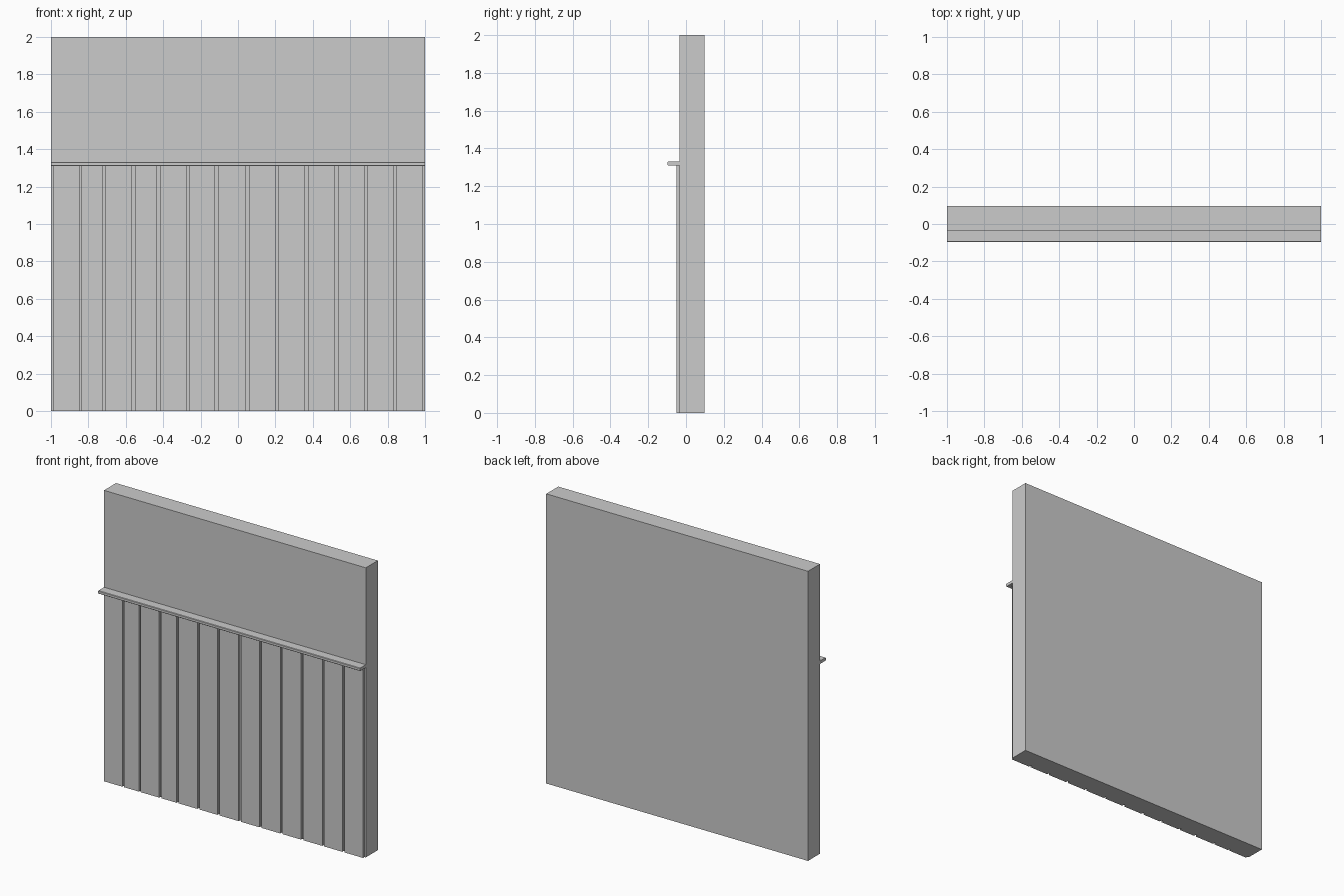
import bpy

if "Cube" in bpy.data.objects:
    bpy.data.objects.remove(bpy.data.objects["Cube"])

WALL_FRONT, WALL_BACK = -0.034, 0.097
PLANK_FRONT = -0.05
SHELF_FRONT = -0.097
SHELF_BOTTOM, SHELF_TOP = 1.31, 1.331


def box(name, x, y, z):
    """Box from (min, max) ranges."""
    bpy.ops.mesh.primitive_cube_add(
        size=1, location=[(a + b) / 2 for a, b in (x, y, z)])
    ob = bpy.context.object
    ob.name = name
    ob.scale = [b - a for a, b in (x, y, z)]
    bpy.ops.object.transform_apply(location=False, rotation=False, scale=True)
    return ob


# Wall slab
box("wall", (-1, 1), (WALL_FRONT, WALL_BACK), (0, 2))

# Wainscot planks of slightly uneven width, with narrow grooves between
planks = [(-0.99, -0.848), (-0.837, -0.722), (-0.711, -0.567),
          (-0.549, -0.433), (-0.418, -0.276), (-0.26, -0.123),
          (-0.105, 0.04), (0.058, 0.2), (0.213, 0.358),
          (0.376, 0.516), (0.534, 0.679), (0.692, 0.832), (0.847, 0.99)]
for i, span in enumerate(planks):
    box(f"plank_{i + 1}", span, (PLANK_FRONT, WALL_FRONT), (0, SHELF_BOTTOM))

# Ledge rail capping the planks, front edges slightly eased
rail = box("ledge_rail", (-1, 1), (SHELF_FRONT, WALL_FRONT),
           (SHELF_BOTTOM, SHELF_TOP))
weights = rail.data.attributes.new("bevel_weight_edge", 'FLOAT', 'EDGE')
for e in rail.data.edges:
    a, b = (rail.data.vertices[v].co for v in e.vertices)
    if a.y < 0 and b.y < 0 and abs(a.x - b.x) > 1:
        weights.data[e.index].value = 1.0
bevel = rail.modifiers.new("eased_edge", 'BEVEL')
bevel.limit_method = 'WEIGHT'
bevel.width = 0.003
bevel.segments = 1
